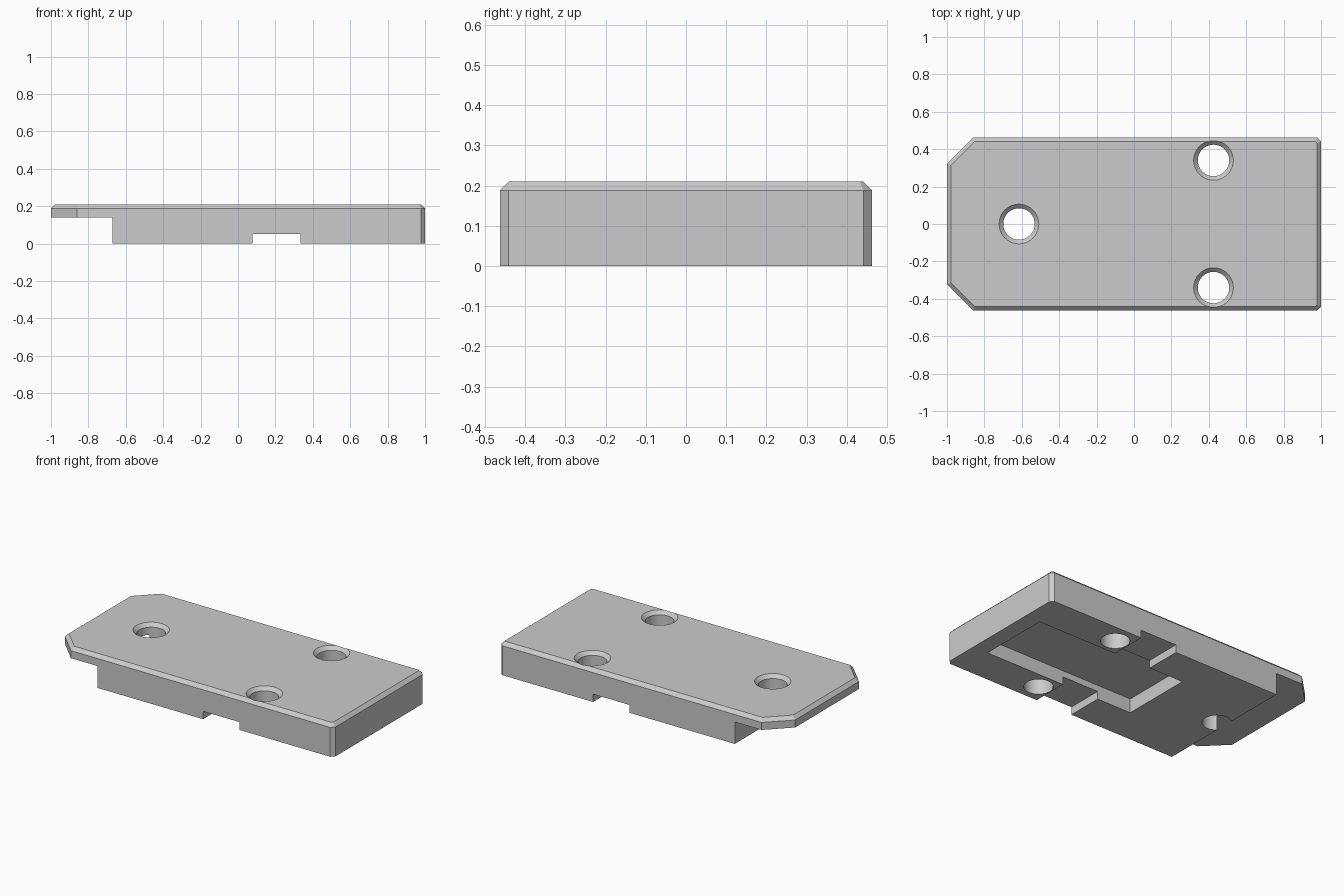
import bpy, bmesh, math
from mathutils import Matrix

cube = bpy.data.objects.get("Cube")
if cube:
    bpy.data.objects.remove(cube, do_unlink=True)

grey = bpy.data.materials.new("light grey")
grey.use_nodes = True
grey.diffuse_color = (0.6, 0.6, 0.6, 1)
grey.node_tree.nodes["Principled BSDF"].inputs["Base Color"].default_value = (0.6, 0.6, 0.6, 1)


def add_object(name, bm):
    bmesh.ops.recalc_face_normals(bm, faces=bm.faces)
    mesh = bpy.data.meshes.new(name)
    bm.to_mesh(mesh)
    bm.free()
    mesh.materials.append(grey)
    ob = bpy.data.objects.new(name, mesh)
    bpy.context.collection.objects.link(ob)
    return ob


def box(name, x0, x1, y0, y1, z0, z1):
    bm = bmesh.new()
    bmesh.ops.create_cube(bm, size=1)
    bmesh.ops.scale(bm, vec=(x1 - x0, y1 - y0, z1 - z0), verts=bm.verts)
    bmesh.ops.translate(bm, vec=((x0 + x1) / 2, (y0 + y1) / 2, (z0 + z1) / 2), verts=bm.verts)
    return add_object(name, bm)


def screw_hole(name, x, y):
    """Round cutter with a 45 degree countersink at the top."""
    bm = bmesh.new()
    rings = []
    for r, z in ((RADIUS, -0.1), (RADIUS, TOP - BEVEL), (RADIUS + BEVEL + 0.01, TOP + 0.01)):
        rings.append([bm.verts.new((x + r * math.cos(a), y + r * math.sin(a), z))
                      for a in (math.tau * i / SIDES for i in range(SIDES))])
    for low, high in zip(rings, rings[1:]):
        for i in range(SIDES):
            j = (i + 1) % SIDES
            bm.faces.new((low[i], low[j], high[j], high[i]))
    bm.faces.new(rings[0])
    bm.faces.new(rings[-1])
    return add_object(name, bm)


HALF, TOP, BEVEL = 0.463, 0.21, 0.022
RADIUS, SIDES = 0.084, 64

# Plate: clipped outline, raised, with a bevelled top rim
half_outline = [(1, HALF - BEVEL), (1 - BEVEL, HALF), (-0.86, HALF), (-1, 0.323)]
outline = half_outline + [(x, -y) for x, y in reversed(half_outline)]
bm = bmesh.new()
base = bm.faces.new([bm.verts.new((x, y, 0)) for x, y in outline])
bm.normal_update()
raised = bmesh.ops.extrude_face_region(bm, geom=[base], use_keep_orig=True)["geom"]
top = next(g for g in raised if isinstance(g, bmesh.types.BMFace))
bmesh.ops.translate(bm, vec=(0, 0, TOP - BEVEL), verts=top.verts)
bmesh.ops.recalc_face_normals(bm, faces=bm.faces)
bmesh.ops.inset_region(bm, faces=[top], thickness=BEVEL, use_even_offset=True)
for v in top.verts:
    v.co.z = TOP
plate = add_object("mounting_plate", bm)

# Cutters: end step, cross groove, underside pocket and three screw holes
cutters = [
    box("end_step_cutter", -1.2, -0.67, -0.6, 0.6, -0.1, 0.14),
    box("cross_groove_cutter", 0.077, 0.335, -0.6, 0.6, -0.1, 0.05),
    box("pocket_cutter", -0.165, 0.895, -0.23, 0.23, -0.1, 0.09),
    screw_hole("end_hole_cutter", -0.615, 0),
    screw_hole("left_hole_cutter", 0.425, 0.34),
    screw_hole("right_hole_cutter", 0.425, -0.34),
]
bpy.ops.object.select_all(action="DESELECT")
plate.select_set(True)
bpy.context.view_layer.objects.active = plate
for cutter in cutters:
    cut = plate.modifiers.new(cutter.name, "BOOLEAN")
    cut.operation = "DIFFERENCE"
    cut.solver = "EXACT"
    cut.object = cutter
    bpy.ops.object.modifier_apply(modifier=cut.name)
    bpy.data.objects.remove(cutter, do_unlink=True)

bpy.ops.object.shade_smooth_by_angle(angle=math.radians(20))
